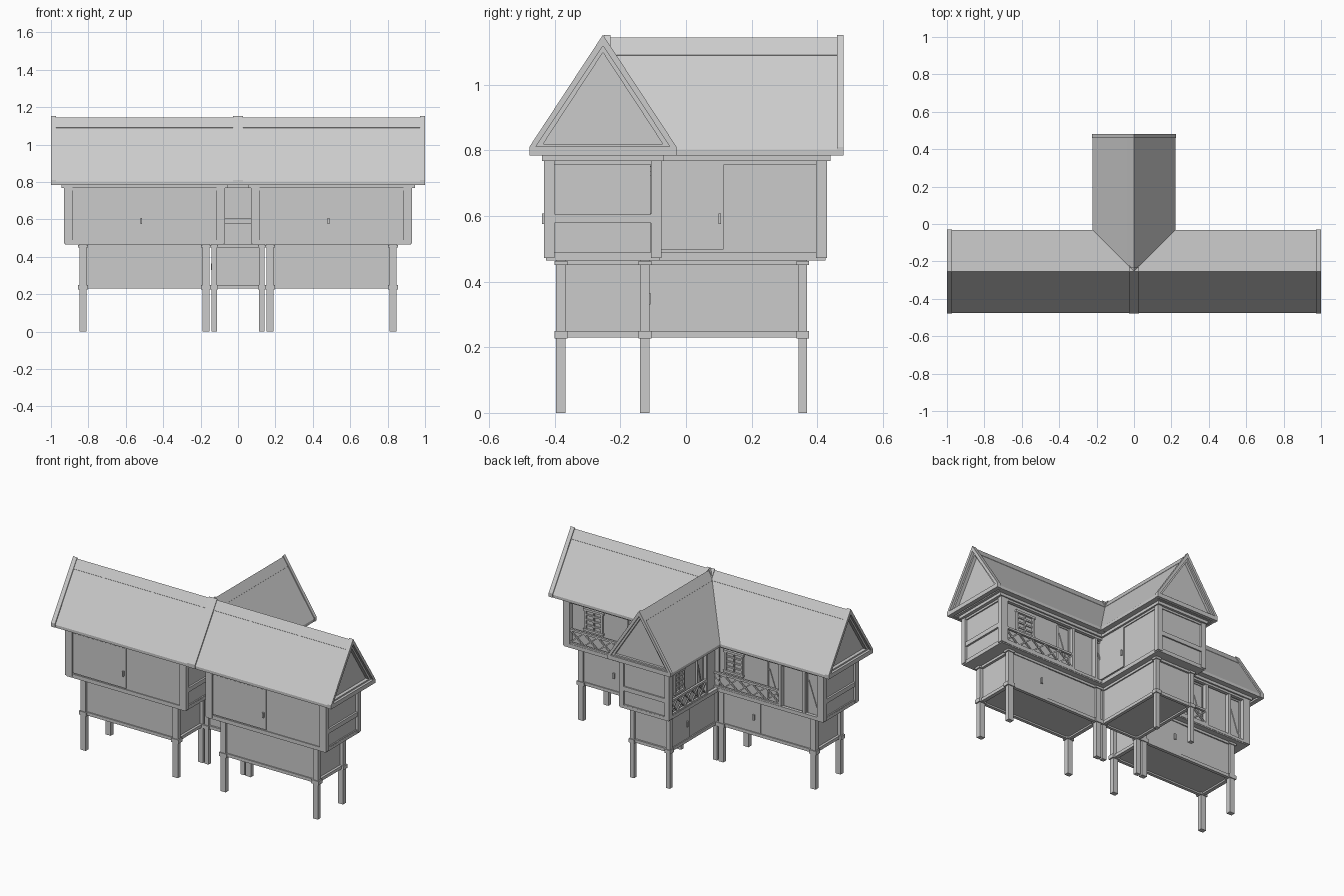
import bpy, bmesh, math
from mathutils import Matrix, Vector

if "Cube" in bpy.data.objects:
    bpy.data.objects.remove(bpy.data.objects["Cube"])

# One wing is designed along local x (u), then placed three times
LEFT = Matrix.Translation((-0.5, -0.253, 0))
RIGHT = Matrix.Translation((0.5, -0.253, 0))
BACK = (Matrix.Translation((0, 0.115, 0)) @ Matrix.Rotation(math.pi / 2, 4, 'Z')
        @ Matrix.Diagonal((0.73, 1, 1, 1)))


class Part:
    """Collects boxes and extruded profiles into a single named object."""

    def __init__(self, name):
        self.name, self.bm = name, bmesh.new()

    def box(self, u0, u1, v0, v1, z0, z1):
        return self.prism([(v0, z0), (v1, z0), (v1, z1), (v0, z1)], u0, u1)

    def prism(self, profile, u0, u1):
        bm = self.bm
        a = [bm.verts.new((u0, v, z)) for v, z in profile]
        b = [bm.verts.new((u1, v, z)) for v, z in profile]
        n = len(profile)
        bm.faces.new(a)
        bm.faces.new(b[::-1])
        for i in range(n):
            bm.faces.new((a[i], b[i], b[(i + 1) % n], a[(i + 1) % n]))
        return self

    def bar(self, u0, z0, u1, z1, v, w=0.008, d=0.008):
        # slanted strip lying in a wall plane
        delta = Vector((u1 - u0, 0, z1 - z0))
        m = (Matrix.Translation(((u0 + u1) / 2, v, (z0 + z1) / 2))
             @ Matrix.Rotation(-math.atan2(delta.z, delta.x), 4, 'Y')
             @ Matrix.Diagonal((delta.length, d, w, 1)))
        bmesh.ops.create_cube(self.bm, size=1, matrix=m)
        return self

    def finish(self, m):
        bmesh.ops.transform(self.bm, matrix=m, verts=self.bm.verts)
        bmesh.ops.recalc_face_normals(self.bm, faces=self.bm.faces)
        me = bpy.data.meshes.new(self.name)
        self.bm.to_mesh(me)
        self.bm.free()
        bpy.context.collection.objects.link(bpy.data.objects.new(self.name, me))


def build_wing(tag, m):
    def part(name):
        p = Part(tag + "_" + name)
        parts.append(p)
        return p
    parts = []
    S = (-1, 1)

    # Stilts with collars
    p = part("stilts")
    for su in S:
        for sv in S:
            u, v = su * 0.329, sv * 0.128
            p.box(u - .018, u + .018, v - .0145, v + .0145, 0, .465)
            for z0, z1 in ((.226, .25), (.45, .463)):
                p.box(u - .026, u + .026, v - .02, v + .02, z0, z1)

    # Lower storey walls and beams
    part("lower_walls").box(-.325, .325, -.13, .13, .24, .47)
    p = part("lower_beams")
    for z0, z1 in ((.23, .25), (.45, .465)):
        for s in S:
            p.box(-.33, .33, s * .128 - .010, s * .128 + .010, z0, z1)
            p.box(s * .329 - .012, s * .329 + .012, -.128, .128, z0, z1)

    # Lower back door
    p = part("lower_door")
    p.box(.05, .31, .128, .135, .252, .448)
    p.box(.09, .102, .133, .145, .33, .365)

    # Upper floor, solid room and top plate
    part("upper_floor").box(-.425, .425, -.174, .174, .465, .485)
    part("upper_walls").box(-.416, .416, -.168, .145, .475, .78)
    part("top_plate").box(-.445, .445, -.186, .186, .768, .787)

    # Upper corner posts, slim base and head beams
    p = part("upper_posts")
    for su in S:
        for sv in S:
            u, v = su * .4075, sv * .163
            p.box(u - .0235, u + .0235, v - .016, v + .016, .472, .78)
    p = part("upper_beams")
    for z0, z1 in ((.472, .49), (.755, .772)):
        p.box(-.41, .41, -.174, -.15, z0, z1)
        p.box(-.41, .41, .155, .176, z0, z1)
        for s in S:
            p.box(s * .416 - .008, s * .416 + .008, -.16, .16, z0, z1)

    # Rails across the end walls
    p = part("end_rails")
    for s in S:
        p.box(s * .418 - .010, s * .418 + .010, -.15, .15, .578, .606)

    # Front sliding panel with handle
    p = part("front_panel")
    p.box(-.38, 0, -.175, -.16, .498, .755)
    p.box(-.022, -.012, -.186, -.17, .575, .608)

    # Veranda posts and lattice railing
    p = part("veranda_posts")
    for u in (-.115, -.285):
        p.box(u - .009, u + .009, .140, .174, .48, .775)
    p = part("veranda_railing")
    p.box(-.11, .39, .160, .174, .575, .588)
    p.box(-.11, .39, .160, .174, .49, .50)
    n, w = 5, .5 / 5
    for i in range(n):
        u = -.11 + i * w
        p.bar(u, .497, u + w, .578, .165)
        p.bar(u, .578, u + w, .497, .168)

    # Window with frame and slats
    p = part("window")
    for u in (.17, .29):
        p.box(u - .007, u + .007, .14, .156, .60, .73)
    for z in (.60, .73):
        p.box(.158, .302, .14, .158, z - .007, z + .007)
    for i in range(1, 4):
        z = .60 + i * .0325
        p.box(.17, .29, .14, .152, z - .005, z + .005)
    p.box(.226, .234, .14, .154, .60, .73)

    # Narrow braced door leaves on the veranda
    p = part("veranda_doors")
    for u0, u1 in ((-.095, -.015), (-.375, -.295)):
        p.box(u0, u1, .14, .151, .488, .745)
        for u in (u0, u1):
            p.box(u - .005, u + .005, .14, .156, .486, .75)
        p.box(u0, u1, .14, .156, .742, .752)
        p.bar(u0 + .01, .53, u1 - .01, .70, .153, .008, .006)

    # Roof body and sloping roof faces
    part("roof_core").prism([(-.215, .786), (.215, .786), (0, 1.12)], -.462, .462)
    p = part("roof_slabs")
    for s in S:
        p.prism([(0, 1.14), (s * .222, .802), (s * .222, .784), (s * .205, .784),
                 (0, 1.10)], -.48, .48)
    p = part("ridge_cap")
    for s in S:
        p.prism([(0, 1.144), (s * .0345, 1.091), (s * .030, 1.085), (0, 1.13)],
                -.48, .48)

    # Gable frames: bargeboards, tie beam and inner trim
    p = part("gable_frames")
    for e in S:
        a, b = sorted((e * .472, e * .5))
        c, d = sorted((e * .46, e * .484))
        for s in S:
            p.prism([(0, 1.152), (s * .2245, .81), (s * .2245, .784),
                     (s * .205, .784), (s * .205, .81), (0, 1.118)], a, b)
            p.prism([(0, 1.122), (s * .207, .808), (s * .190, .808), (0, 1.098)], c, d)
        p.box(a, b, -.206, .206, .784, .811)
        p.box(c, d, -.195, .195, .80, .82)

    for p in parts:
        p.finish(m)


for tag, m in (("left_wing", LEFT), ("right_wing", RIGHT), ("back_wing", BACK)):
    build_wing(tag, m)
